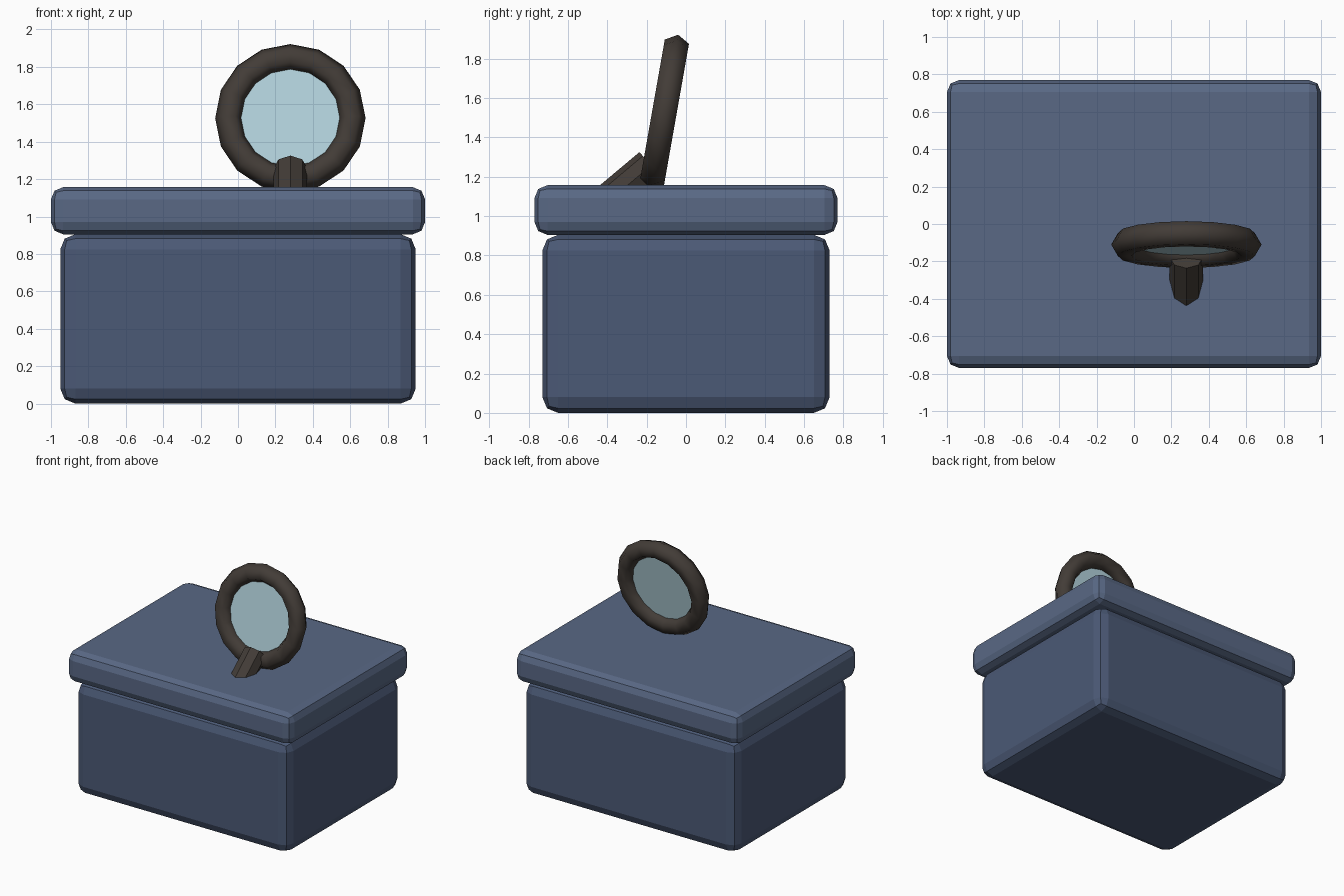
import bpy
from math import radians

if "Cube" in bpy.data.objects:
    bpy.data.objects.remove(bpy.data.objects["Cube"])


def material(name, rgb):
    m = bpy.data.materials.new(name)
    m.diffuse_color = (*rgb, 1)
    m.use_nodes = True
    m.node_tree.nodes["Principled BSDF"].inputs["Base Color"].default_value = m.diffuse_color
    return m


navy = material("navy", (0.07, 0.10, 0.18))
slate = material("slate", (0.10, 0.14, 0.235))
dark = material("dark_metal", (0.055, 0.045, 0.038))
glass = material("glass", (0.45, 0.65, 0.72))


def finish(name, mat):
    ob = bpy.context.object
    ob.name = name
    ob.data.materials.append(mat)
    return ob


def bevelled_box(name, half_x, half_y, z0, z1, bevel, mat):
    bpy.ops.mesh.primitive_cube_add(size=1, location=(0, 0, (z0 + z1) / 2))
    ob = finish(name, mat)
    ob.scale = (2 * half_x, 2 * half_y, z1 - z0)
    bpy.ops.object.transform_apply(location=False, rotation=False, scale=True)
    mod = ob.modifiers.new("rounded_edges", "BEVEL")
    mod.width = bevel
    mod.segments = 2
    return ob


# Box body and overhanging lid
bevelled_box("box_body", 0.95, 0.73, 0.0, 0.905, 0.08, navy)
bevelled_box("box_lid", 1.0, 0.77, 0.905, 1.157, 0.065, slate)

# Magnifier rim and lens, leaning back on the lid
centre = (0.28, -0.11, 1.526)
lean = (radians(80), 0, 0)
bpy.ops.mesh.primitive_torus_add(major_radius=0.33, minor_radius=0.072,
                                 major_segments=16, minor_segments=6,
                                 location=centre, rotation=lean)
finish("lens_rim", dark)
bpy.ops.object.shade_smooth()
bpy.ops.mesh.primitive_cylinder_add(vertices=16, radius=0.29, depth=0.02,
                                    location=centre, rotation=lean)
finish("lens", glass)

# Stub handle, sloping down into the lid
bpy.ops.mesh.primitive_cylinder_add(vertices=8, radius=0.09, depth=0.5,
                                    location=(0.28, -0.37, 1.096),
                                    rotation=(radians(-50), 0, 0))
finish("handle", dark)
